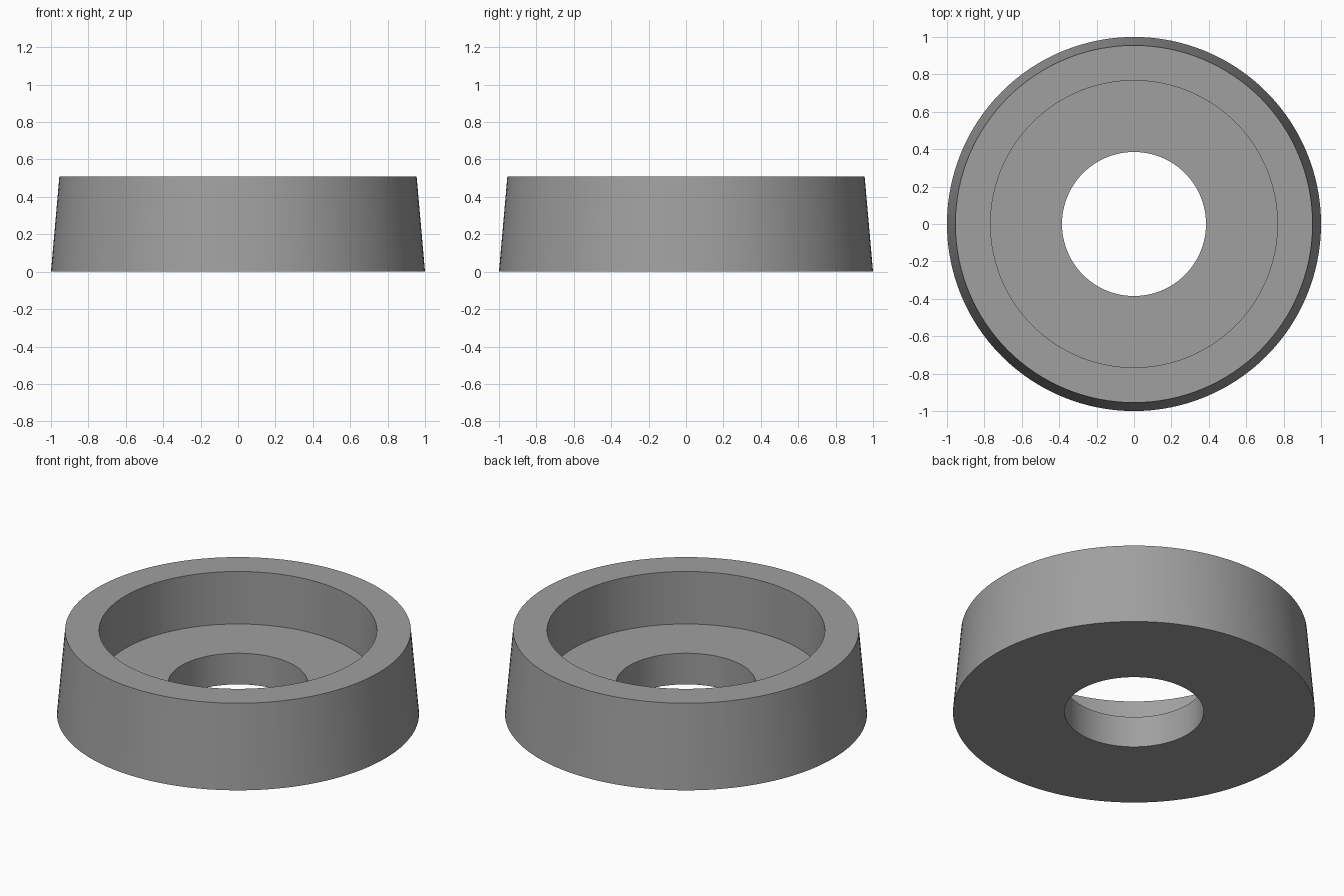
import bpy, bmesh, math

if "Cube" in bpy.data.objects:
    bpy.data.objects.remove(bpy.data.objects["Cube"])

SEGMENTS = 128

# Single grey material
grey = bpy.data.materials.new("mid grey")
grey.diffuse_color = (0.35, 0.35, 0.35, 1.0)
grey.use_nodes = True
grey.node_tree.nodes["Principled BSDF"].inputs["Base Color"].default_value = grey.diffuse_color

# Closed cross-section (radius, height): tapered wall, stepped recess, through hole
profile = [(0.385, 0.0), (1.0, 0.0), (0.955, 0.51),
           (0.767, 0.51), (0.767, 0.19), (0.385, 0.19)]

# Revolve the cross-section into a ring
bm = bmesh.new()
rings = []
for i in range(SEGMENTS):
    a = 2 * math.pi * i / SEGMENTS
    rings.append([bm.verts.new((r * math.cos(a), r * math.sin(a), z)) for r, z in profile])
n = len(profile)
for i in range(SEGMENTS):
    p, q = rings[i], rings[(i + 1) % SEGMENTS]
    for j in range(n):
        k = (j + 1) % n
        bm.faces.new((p[j], q[j], q[k], p[k]))
bmesh.ops.recalc_face_normals(bm, faces=bm.faces)

mesh = bpy.data.meshes.new("recessed_ring")
bm.to_mesh(mesh)
bm.free()
mesh.materials.append(grey)
ring = bpy.data.objects.new("recessed_ring", mesh)
bpy.context.collection.objects.link(ring)

# Smooth walls with crisp rims
bpy.context.view_layer.objects.active = ring
ring.select_set(True)
bpy.ops.object.shade_smooth_by_angle(angle=math.radians(30))
